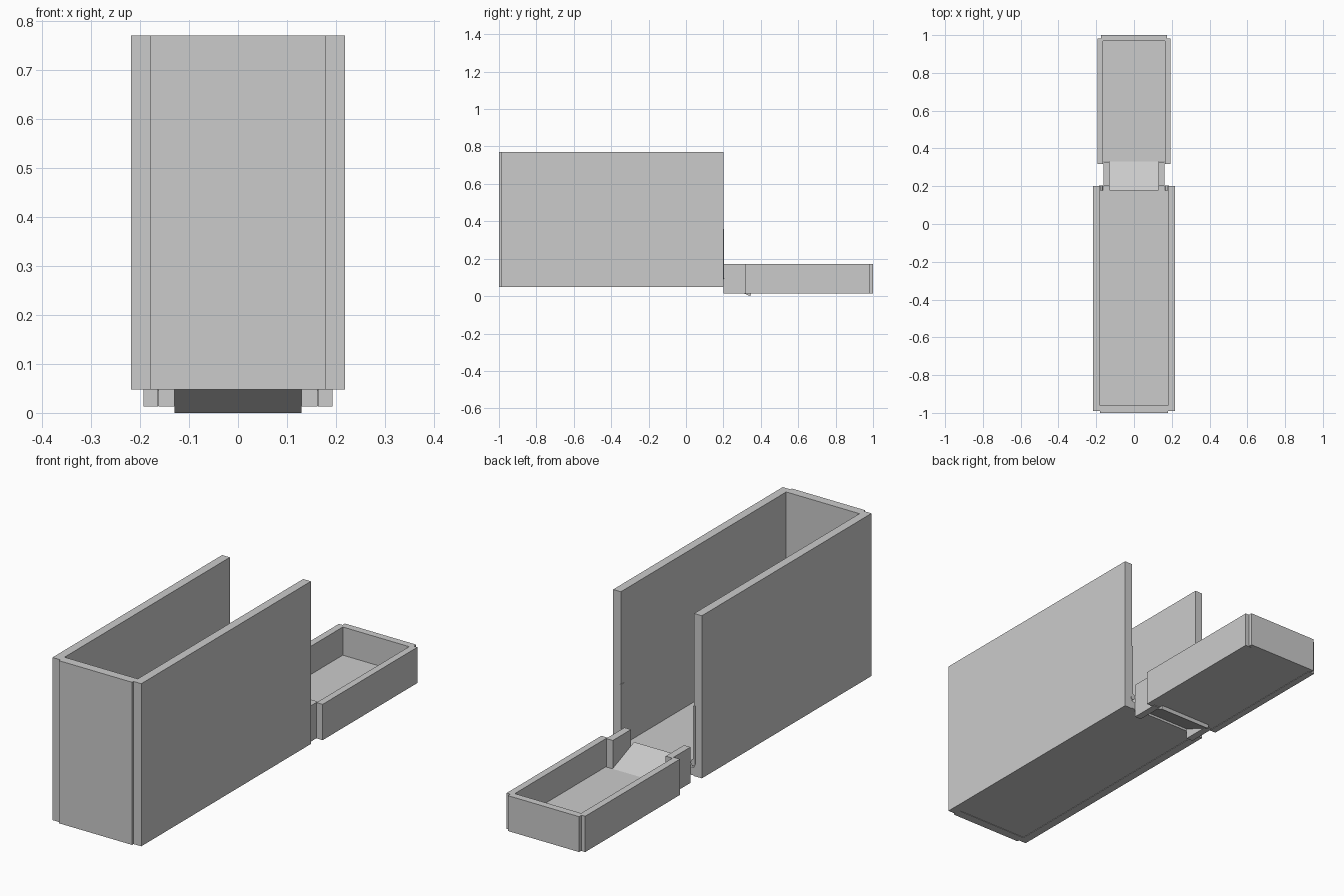
import bpy, bmesh
from math import sin, cos, pi

if "Cube" in bpy.data.objects:
    bpy.data.objects.remove(bpy.data.objects["Cube"])


def box(name, x0, x1, y0, y1, z0, z1):
    bm = bmesh.new()
    bmesh.ops.create_cube(bm, size=1)
    for v in bm.verts:
        v.co.x = x1 if v.co.x > 0 else x0
        v.co.y = y1 if v.co.y > 0 else y0
        v.co.z = z1 if v.co.z > 0 else z0
    return finish(name, bm)


def finish(name, bm):
    bmesh.ops.recalc_face_normals(bm, faces=bm.faces)
    me = bpy.data.meshes.new(name)
    bm.to_mesh(me)
    bm.free()
    ob = bpy.data.objects.new(name, me)
    bpy.context.collection.objects.link(ob)
    return ob


def prism(name, points, place, depth):
    """Extrude a 2D profile; place maps (u, v) to 3D, depth is the extrusion."""
    bm = bmesh.new()
    face = bm.faces.new([bm.verts.new(place(u, v)) for u, v in points])
    ext = bmesh.ops.extrude_face_region(bm, geom=[face])
    bmesh.ops.translate(bm, vec=depth,
                        verts=[g for g in ext["geom"] if isinstance(g, bmesh.types.BMVert)])
    return finish(name, bm)


# tall open bin
box("bin_floor", -0.18, 0.18, -0.98, 0.2, 0.05, 0.085)
box("bin_front", -0.18, 0.18, -1.0, -0.96, 0.048, 0.77)

# low tray
box("tray_floor", -0.17, 0.17, 0.33, 0.985, 0.015, 0.047)
box("tray_back", -0.175, 0.175, 0.968, 1.0, 0.015, 0.172)

# paired walls, neck posts and clips
for side, s in (("left", -1), ("right", 1)):
    def pair(name, a, b, *rest):
        box(f"{name}_{side}", *sorted((s * a, s * b)), *rest)
    pair("bin_wall", 0.18, 0.218, -0.99, 0.2, 0.048, 0.77)
    pair("tray_wall", 0.163, 0.193, 0.318, 0.983, 0.013, 0.172)
    pair("neck_post", 0.13, 0.162, 0.2, 0.328, 0.013, 0.172)
    # thin clip strip with a rounded inward toe
    toe = [(0.177 - 0.012 * sin(pi * i / 8), 0.122 - 0.03 * (1 - cos(pi * i / 8)) / 2)
           for i in range(9)]
    clip = [(0.186, 0.36), (0.177, 0.36)] + toe + [(0.184, 0.096), (0.186, 0.104)]
    prism(f"clip_{side}", clip, lambda u, v: (s * u, 0.178, v), (0, 0.025, 0))

# sloping ramp between bin and tray
prism("ramp", [(0.178, 0.108), (0.178, 0.07), (0.343, 0.0), (0.356, 0.036)],
      lambda u, v: (-0.13, u, v), (0.26, 0, 0))
